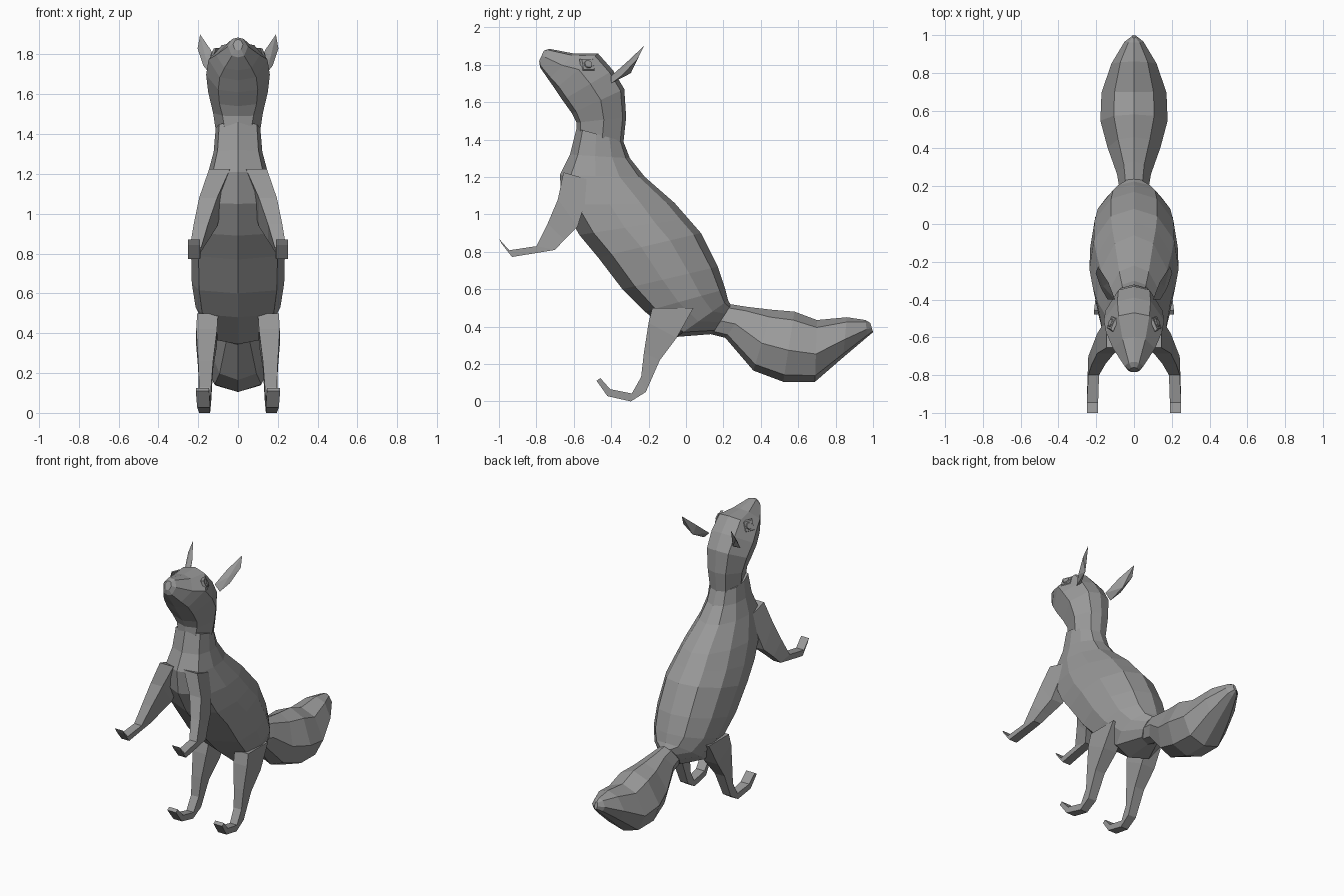
import bpy, bmesh, math
from mathutils import Vector
from mathutils.bvhtree import BVHTree

fur = bpy.data.materials.new("grey_fur")
fur.diffuse_color = (0.32, 0.32, 0.32, 1)


def finish(name, bm):
    bmesh.ops.recalc_face_normals(bm, faces=bm.faces)
    mesh = bpy.data.meshes.new(name)
    bm.to_mesh(mesh)
    bm.free()
    mesh.materials.append(fur)
    obj = bpy.data.objects.new(name, mesh)
    bpy.context.collection.objects.link(obj)
    return obj


def skin(name, rings):
    """Join rings of points into a closed flat-faced tube."""
    bm = bmesh.new()
    loops = [[bm.verts.new(p) for p in ring] for ring in rings]
    n = len(loops[0])
    for a, b in zip(loops, loops[1:]):
        for i in range(n):
            j = (i + 1) % n
            bm.faces.new((a[i], a[j], b[j], b[i]))
    bm.faces.new(loops[0])
    bm.faces.new(loops[-1])
    return finish(name, bm)


def torso(name, stations, section):
    """Stations: top y, z, bottom y, z, half width. Section: (width, height) fractions."""
    rings = []
    for ty, tz, by, bz, w in stations:
        top, bot = Vector((0, ty, tz)), Vector((0, by, bz))
        half = [bot.lerp(top, h) + Vector((w * f, 0, 0)) for f, h in section]
        other = [Vector((-p.x, p.y, p.z)) for p in half[1:-1]]
        rings.append(half + other[::-1])
    return skin(name, rings)


def limb(name, stations, side):
    """Stations: front y, z, back y, z, inner x, outer x."""
    skin(name, [[(side * xi, fy, fz), (side * xo, fy, fz),
                 (side * xo, by, bz), (side * xi, by, bz)]
                for fy, fz, by, bz, xi, xo in stations])


# Trunk from neck to rump, with a broad flat belly
torso("body", [
    (-0.335, 1.39, -0.585, 1.46, 0.112),
    (-0.30, 1.30, -0.62, 1.32, 0.122),
    (-0.22, 1.20, -0.675, 1.21, 0.15),
    (-0.06, 1.06, -0.66, 1.05, 0.195),
    (0.01, 0.98, -0.57, 0.89, 0.22),
    (0.08, 0.90, -0.47, 0.77, 0.236),
    (0.17, 0.72, -0.34, 0.60, 0.232),
    (0.21, 0.60, -0.22, 0.48, 0.213),
    (0.225, 0.54, -0.05, 0.345, 0.16),
    (0.24, 0.515, 0.14, 0.36, 0.075),
], [(0, 1), (0.52, 0.93), (0.9, 0.7), (1, 0.42), (0.84, 0.13), (0, 0)])

# Bushy tail, widest below its middle
torso("tail", [
    (0.235, 0.52, 0.13, 0.36, 0.075),
    (0.33, 0.505, 0.21, 0.34, 0.09),
    (0.46, 0.49, 0.36, 0.165, 0.14),
    (0.58, 0.48, 0.52, 0.105, 0.178),
    (0.70, 0.435, 0.69, 0.105, 0.172),
    (0.86, 0.45, 0.84, 0.235, 0.12),
    (0.96, 0.435, 0.97, 0.345, 0.05),
    (0.985, 0.42, 1.0, 0.37, 0.012),
], [(0, 1), (0.6, 0.88), (1, 0.45), (0.66, 0.1), (0, 0)])

# Head, bending from the neck into the raised muzzle
head = torso("head", [
    (-0.335, 1.38, -0.585, 1.44, 0.11),
    (-0.32, 1.52, -0.585, 1.49, 0.125),
    (-0.33, 1.67, -0.61, 1.54, 0.15),
    (-0.39, 1.77, -0.66, 1.61, 0.16),
    (-0.47, 1.86, -0.70, 1.67, 0.148),
    (-0.60, 1.86, -0.735, 1.72, 0.11),
    (-0.73, 1.885, -0.78, 1.785, 0.05),
    (-0.76, 1.875, -0.785, 1.82, 0.025),
], [(0, 1), (0.55, 0.93), (1, 0.55), (0.62, 0.08), (0, 0)])

surface = BVHTree.FromPolygons([v.co for v in head.data.vertices],
                               [list(p.vertices) for p in head.data.polygons])

for side, label in ((1, "right"), (-1, "left")):
    # Reaching front leg with an upturned paw
    limb("front_leg_" + label, [
        (-0.655, 1.225, -0.50, 1.18, 0.04, 0.145),
        (-0.685, 1.08, -0.58, 0.935, 0.105, 0.195),
        (-0.74, 0.95, -0.65, 0.865, 0.15, 0.222),
        (-0.80, 0.83, -0.70, 0.81, 0.185, 0.242),
        (-0.945, 0.808, -0.93, 0.772, 0.19, 0.25),
        (-1.0, 0.87, -0.985, 0.842, 0.19, 0.25),
    ], side)

    # Standing hind leg with an upturned paw
    limb("hind_leg_" + label, [
        (-0.18, 0.50, 0.04, 0.50, 0.10, 0.205),
        (-0.20, 0.42, -0.05, 0.34, 0.105, 0.21),
        (-0.225, 0.26, -0.14, 0.22, 0.125, 0.20),
        (-0.24, 0.13, -0.215, 0.05, 0.135, 0.195),
        (-0.29, 0.042, -0.295, 0.0, 0.14, 0.195),
        (-0.405, 0.065, -0.42, 0.028, 0.14, 0.205),
        (-0.458, 0.125, -0.478, 0.11, 0.145, 0.212),
    ], side)

    # Pointed, backswept ear: front leaf and a hollow-backed rear ridge
    bm = bmesh.new()
    rim = [bm.verts.new((side * x, y, z)) for x, y, z in (
        (0.10, -0.40, 1.74), (0.135, -0.31, 1.82), (0.19, -0.225, 1.90),
        (0.203, -0.26, 1.83), (0.175, -0.34, 1.745), (0.14, -0.40, 1.70))]
    fold = bm.verts.new((side * 0.163, -0.33, 1.785))
    ridge = bm.verts.new((side * 0.155, -0.295, 1.755))
    for i in range(6):
        a, b = rim[i], rim[(i + 1) % 6]
        bm.faces.new((a, b, fold))
        bm.faces.new((b, a, ridge))
    finish("ear_" + label, bm)

    # Eye: square lid plate with an octagonal eyeball cap, laid on the head
    hit, normal, _, _ = surface.ray_cast(Vector((side, -0.525, 1.80)),
                                         Vector((-side, 0, 0)))
    turn = normal.to_track_quat('Z', 'Y')
    for name, sides, radius, low, high in (("eyelid", 4, 0.055, -0.01, 0.005),
                                           ("eyeball", 8, 0.026, 0.0, 0.012)):
        rings = []
        for h, r in ((low, radius), (high, radius * 0.8)):
            rings.append([hit + turn @ Vector((r * math.cos(t), r * math.sin(t), h))
                          for t in [math.tau * (k + 0.5) / sides for k in range(sides)]])
        skin(name + "_" + label, rings)
